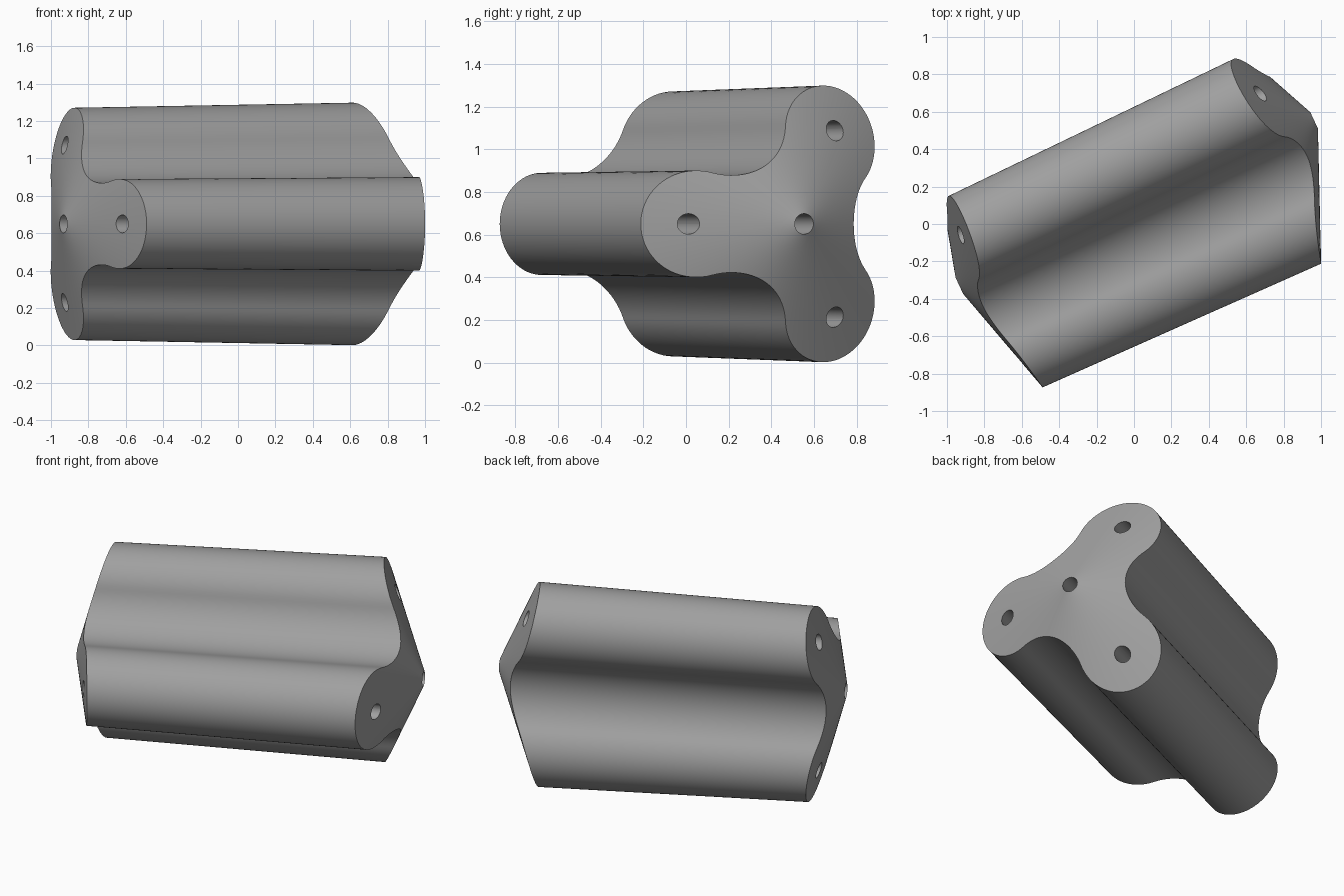
import bpy, bmesh
from math import sin, cos, pi, atan2, radians, hypot
from mathutils import Matrix, Vector

if "Cube" in bpy.data.objects:
    bpy.data.objects.remove(bpy.data.objects["Cube"])

LOBE_DIST, LOBE_R = 0.46, 0.25        # lobe circles around the axis
DIP_DIST, DIP_R = 0.612, 0.302        # hollow circles between the lobes
BORE_R = 0.048
TILT = Matrix.Translation((0, 0, 0.65)) @ Matrix.Rotation(radians(25), 4, "Z")
AXIS_Y = 0.095

grey = bpy.data.materials.new("plain grey")
grey.use_nodes = True
colour = (0.35, 0.35, 0.35, 1)
grey.diffuse_color = colour
grey.node_tree.nodes["Principled BSDF"].inputs["Base Color"].default_value = colour


def make_object(name, bm):
    bmesh.ops.recalc_face_normals(bm, faces=bm.faces)
    mesh = bpy.data.meshes.new(name)
    bm.to_mesh(mesh)
    bm.free()
    mesh.materials.append(grey)
    obj = bpy.data.objects.new(name, mesh)
    bpy.context.collection.objects.link(obj)
    return obj


def arc(dist, towards, radius, start, end, steps):
    cx, cy = dist * cos(towards), dist * sin(towards)
    return [(cx + radius * cos(start + (end - start) * i / steps),
             cy + radius * sin(start + (end - start) * i / steps))
            for i in range(steps)]


# Three-lobed outline: rounded lobes joined by tangent hollows
def outline():
    dx = DIP_DIST * cos(pi / 3) - LOBE_DIST
    dy = DIP_DIST * sin(pi / 3)
    touch = atan2(dy, dx)
    half_dip = touch - pi / 3         # half the sweep of a hollow
    points = []
    for k in range(3):
        a = pi / 3 + k * 2 * pi / 3
        mid = a + pi / 3
        points += arc(LOBE_DIST, a, LOBE_R, a - touch, a + touch, 40)
        points += arc(DIP_DIST, mid, DIP_R, mid + pi + half_dip,
                      mid + pi - half_dip, 24)
    return points


def right_end(r):
    return 0.817 + (0.71 - r) * 0.438


def left_end(r):
    return -0.812 - (0.68 - r) * 0.275


# Body: tapered extrusion with conical ends and a central bore
bm = bmesh.new()
rows = [[], [], [], []]
for y, z in outline():
    r = hypot(y, z)
    for row, end, size in ((0, left_end, BORE_R / r), (1, left_end, 0.958),
                           (2, right_end, 1.0), (3, right_end, BORE_R / r)):
        rows[row].append(bm.verts.new((end(r * size), AXIS_Y + y * size, z * size)))
count = len(rows[0])
for k in range(4):
    a, b = rows[k], rows[(k + 1) % 4]
    for i in range(count):
        j = (i + 1) % count
        bm.faces.new((a[i], a[j], b[j], b[i]))
body = make_object("lobed_body", bm)

# Lobe bores: one long hole through each lobe
bm = bmesh.new()
for k in range(3):
    a = pi / 3 + k * 2 * pi / 3
    ends = [Vector((x, AXIS_Y + d * cos(a), d * sin(a)))
            for x, d in ((-1.3, 0.481), (1.3, 0.509))]
    along = ends[1] - ends[0]
    turn = along.to_track_quat("Z", "Y").to_matrix().to_4x4()
    bmesh.ops.create_cone(bm, cap_ends=True, segments=32, radius1=BORE_R,
                          radius2=BORE_R, depth=along.length,
                          matrix=Matrix.Translation((ends[0] + ends[1]) / 2) @ turn)
cutter = make_object("lobe_bore_cutter", bm)
cutter.hide_render = True

body.matrix_world = TILT
cutter.matrix_world = TILT
bpy.context.view_layer.objects.active = body
body.select_set(True)
cut = body.modifiers.new("lobe bores", "BOOLEAN")
cut.operation = "DIFFERENCE"
cut.solver = "EXACT"
cut.object = cutter
bpy.ops.object.modifier_apply(modifier=cut.name)
bpy.data.objects.remove(cutter)

bpy.ops.object.select_all(action="DESELECT")
body.select_set(True)
bpy.ops.object.shade_smooth_by_angle(angle=radians(25))
